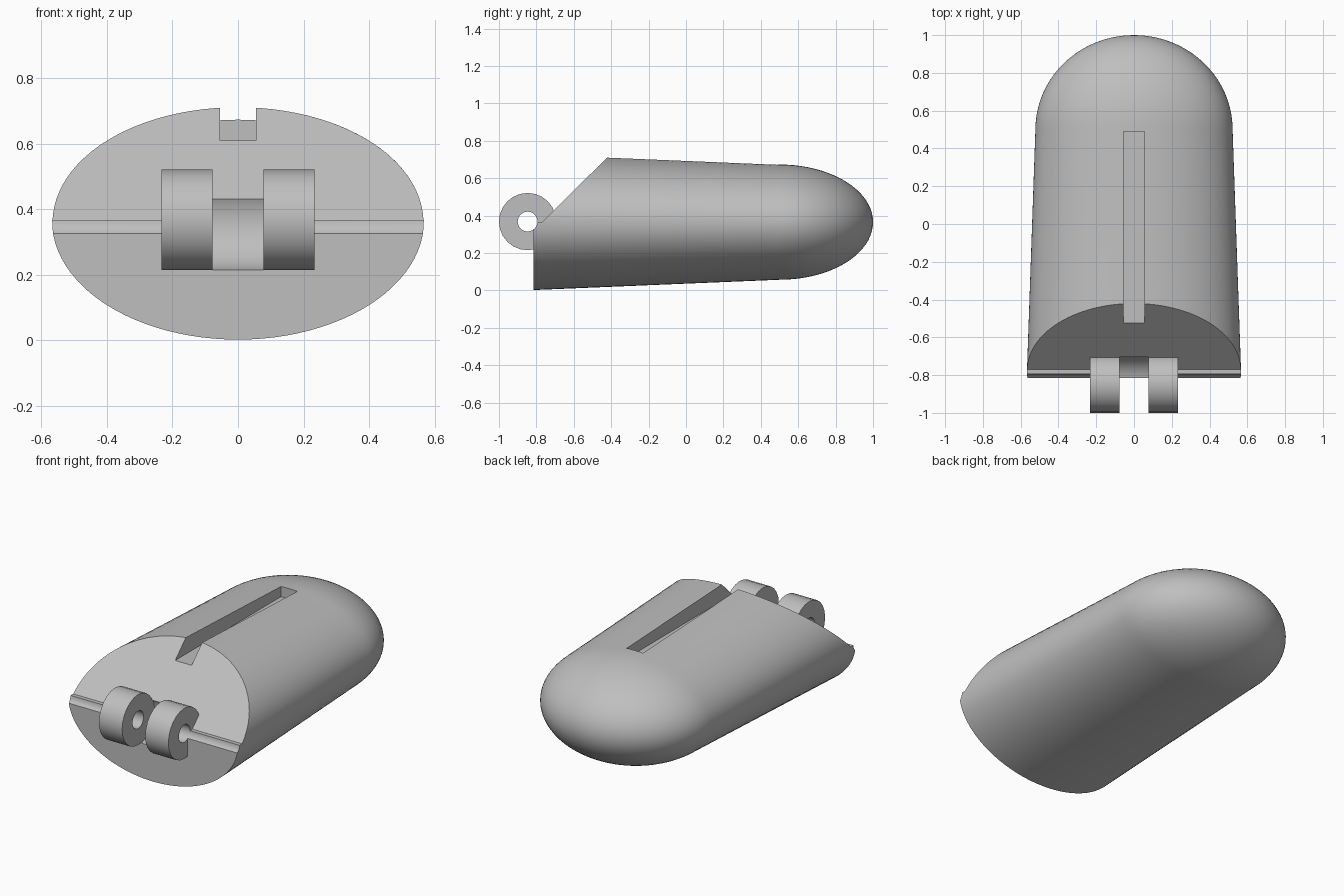
import bpy, bmesh
from math import sin, cos, pi, radians
from mathutils import Matrix

if "Cube" in bpy.data.objects:
    bpy.data.objects.remove(bpy.data.objects["Cube"], do_unlink=True)

grey = bpy.data.materials.new("grey plastic")
grey.use_nodes = True
colour = (0.52, 0.52, 0.52, 1)
grey.diffuse_color = colour
grey.node_tree.nodes["Principled BSDF"].inputs["Base Color"].default_value = colour

MID = 0.365                      # height of the long axis
PIN_Y, PIN_Z = -0.847, 0.368     # hinge axis
FRONT, SHOULDER = -0.815, 0.5    # ends of the tapered part


def make_object(name, bm):
    bmesh.ops.recalc_face_normals(bm, faces=bm.faces)
    mesh = bpy.data.meshes.new(name)
    bm.to_mesh(mesh)
    bm.free()
    mesh.materials.append(grey)
    ob = bpy.data.objects.new(name, mesh)
    bpy.context.collection.objects.link(ob)
    return ob


def hinge_cylinders(name, radius, spans, sides):
    """Cylinders on the hinge axis, one for each x span."""
    bm = bmesh.new()
    for a, b in spans:
        place = Matrix.Translation(((a + b) / 2, PIN_Y, PIN_Z)) @ Matrix.Rotation(pi / 2, 4, 'Y')
        bmesh.ops.create_cone(bm, cap_ends=True, segments=sides, radius1=radius,
                              radius2=radius, depth=b - a, matrix=place)
    return make_object(name, bm)


def side_prism(name, profile, half_width):
    """Extrude a (y, z) profile across x."""
    bm = bmesh.new()
    face = bm.faces.new([bm.verts.new((-half_width, y, z)) for y, z in profile])
    new = bmesh.ops.extrude_face_region(bm, geom=[face])["geom"]
    bmesh.ops.translate(bm, vec=(2 * half_width, 0, 0),
                        verts=[v for v in new if isinstance(v, bmesh.types.BMVert)])
    return make_object(name, bm)


def combine(target, tool, operation):
    tool.hide_render = True
    mod = target.modifiers.new(tool.name, 'BOOLEAN')
    mod.operation, mod.object, mod.solver = operation, tool, 'EXACT'
    bpy.context.view_layer.objects.active = target
    bpy.ops.object.modifier_apply(modifier=mod.name)
    bpy.data.objects.remove(tool, do_unlink=True)


# Housing: tapered elliptical tube closed by a rounded rear end
SIDES, STEPS = 96, 20
sections = [(FRONT, 0.568, 0.363), (SHOULDER, 0.522, 0.308)]
for i in range(1, STEPS):
    t = i / STEPS * pi / 2
    sections.append((SHOULDER + 0.5 * sin(t), 0.522 * cos(t), 0.308 * cos(t)))
bm = bmesh.new()
rings = [[bm.verts.new((w * cos(2 * pi * k / SIDES), y, MID + h * sin(2 * pi * k / SIDES)))
          for k in range(SIDES)] for y, w, h in sections]
tip = bm.verts.new((0, 1, MID))
bm.faces.new(rings[0])
for a, b in zip(rings, rings[1:]):
    for k in range(SIDES):
        n = (k + 1) % SIDES
        bm.faces.new((a[k], a[n], b[n], b[k]))
for k in range(SIDES):
    bm.faces.new((rings[-1][k], rings[-1][(k + 1) % SIDES], tip))
housing = make_object("housing", bm)

# Sloped front and the small ledge at its foot
combine(housing, side_prism("slope_cutter", [(-1.2, MID), (-0.77, MID), (-0.27, 0.861),
                                             (-0.27, 1.1), (-1.2, 1.1)], 0.8), 'DIFFERENCE')
# Long slot in the top
combine(housing, side_prism("slot_cutter", [(-0.7, 0.61), (0.49, 0.61),
                                            (0.49, 1), (-0.7, 1)], 0.055), 'DIFFERENCE')
# Hinge lugs, the clearance between them, and the pin bore
combine(housing, hinge_cylinders("hinge_lugs", 0.153, [(-0.233, -0.077), (0.077, 0.233)], 24), 'UNION')
combine(housing, hinge_cylinders("gap_cutter", 0.157, [(-0.0775, 0.0775)], 48), 'DIFFERENCE')
combine(housing, hinge_cylinders("bore_cutter", 0.053, [(-0.8, 0.8)], 24), 'DIFFERENCE')

bpy.ops.object.select_all(action='DESELECT')
housing.select_set(True)
bpy.context.view_layer.objects.active = housing
bpy.ops.object.shade_smooth_by_angle(angle=radians(30))
